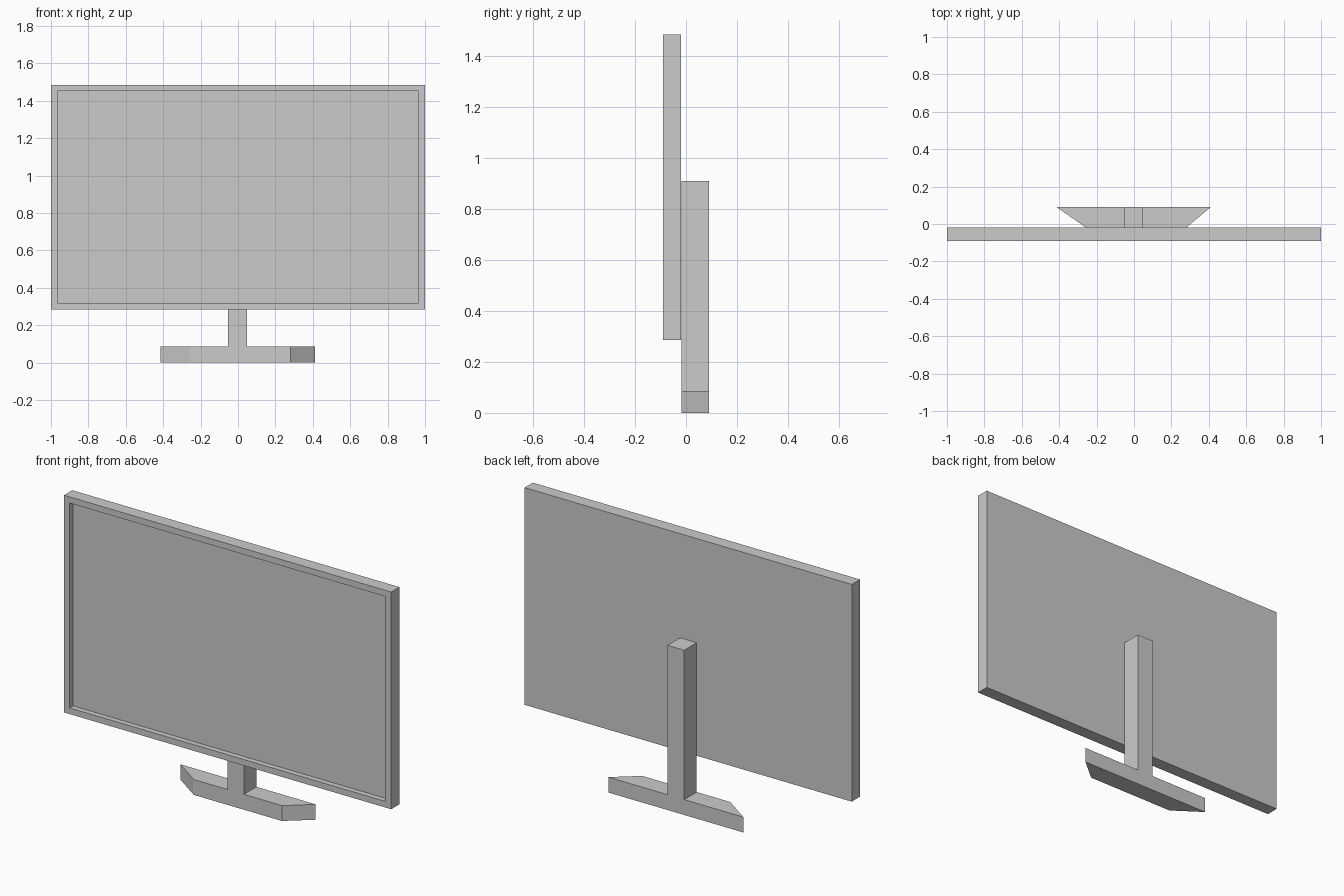
import bpy
import bmesh
from mathutils import Matrix, Vector

cube = bpy.data.objects.get("Cube")
if cube:
    bpy.data.objects.remove(cube, do_unlink=True)

# One plain grey for the whole model
grey = bpy.data.materials.new("light_grey")
grey.use_nodes = True
color = (0.6, 0.6, 0.6, 1)
grey.diffuse_color = color
grey.node_tree.nodes["Principled BSDF"].inputs["Base Color"].default_value = color


def finish(name, bm):
    bmesh.ops.recalc_face_normals(bm, faces=bm.faces)
    mesh = bpy.data.meshes.new(name)
    bm.to_mesh(mesh)
    bm.free()
    mesh.materials.append(grey)
    obj = bpy.data.objects.new(name, mesh)
    bpy.context.collection.objects.link(obj)
    return obj


# Screen: a thin box with a bezel and a recessed panel in the front
bm = bmesh.new()
size = Vector((2, 0.072, 1.2))
centre = Vector((0, -0.055, 0.885))
bmesh.ops.create_cube(bm, size=1, matrix=Matrix.Translation(centre) @ Matrix.Diagonal(size).to_4x4())
bm.normal_update()
front = min(bm.faces, key=lambda f: f.calc_center_median().y)
bmesh.ops.inset_region(bm, faces=[front], thickness=0.034, use_even_offset=True)
panel = bmesh.ops.extrude_discrete_faces(bm, faces=[front])["faces"][0]
bmesh.ops.translate(bm, verts=panel.verts, vec=(0, 0.03, 0))
finish("screen", bm)

# Stand: a T outline joined front to back, with the foot wider at the back
FOOT_TOP, POST_TOP = 0.085, 0.91
POST_LEFT, POST_RIGHT = -0.053, 0.049


def t_outline(bm, y, left, right):
    points = [(left, 0), (right, 0), (right, FOOT_TOP), (POST_RIGHT, FOOT_TOP),
              (POST_RIGHT, POST_TOP), (POST_LEFT, POST_TOP),
              (POST_LEFT, FOOT_TOP), (left, FOOT_TOP)]
    return [bm.verts.new((x, y, z)) for x, z in points]


bm = bmesh.new()
front_ring = t_outline(bm, -0.018, -0.258, 0.281)
back_ring = t_outline(bm, 0.091, -0.415, 0.411)
bm.faces.new(front_ring)
bm.faces.new(back_ring[::-1])
for i, vert in enumerate(front_ring):
    j = (i + 1) % len(front_ring)
    bm.faces.new((vert, back_ring[i], back_ring[j], front_ring[j]))
finish("stand", bm)
